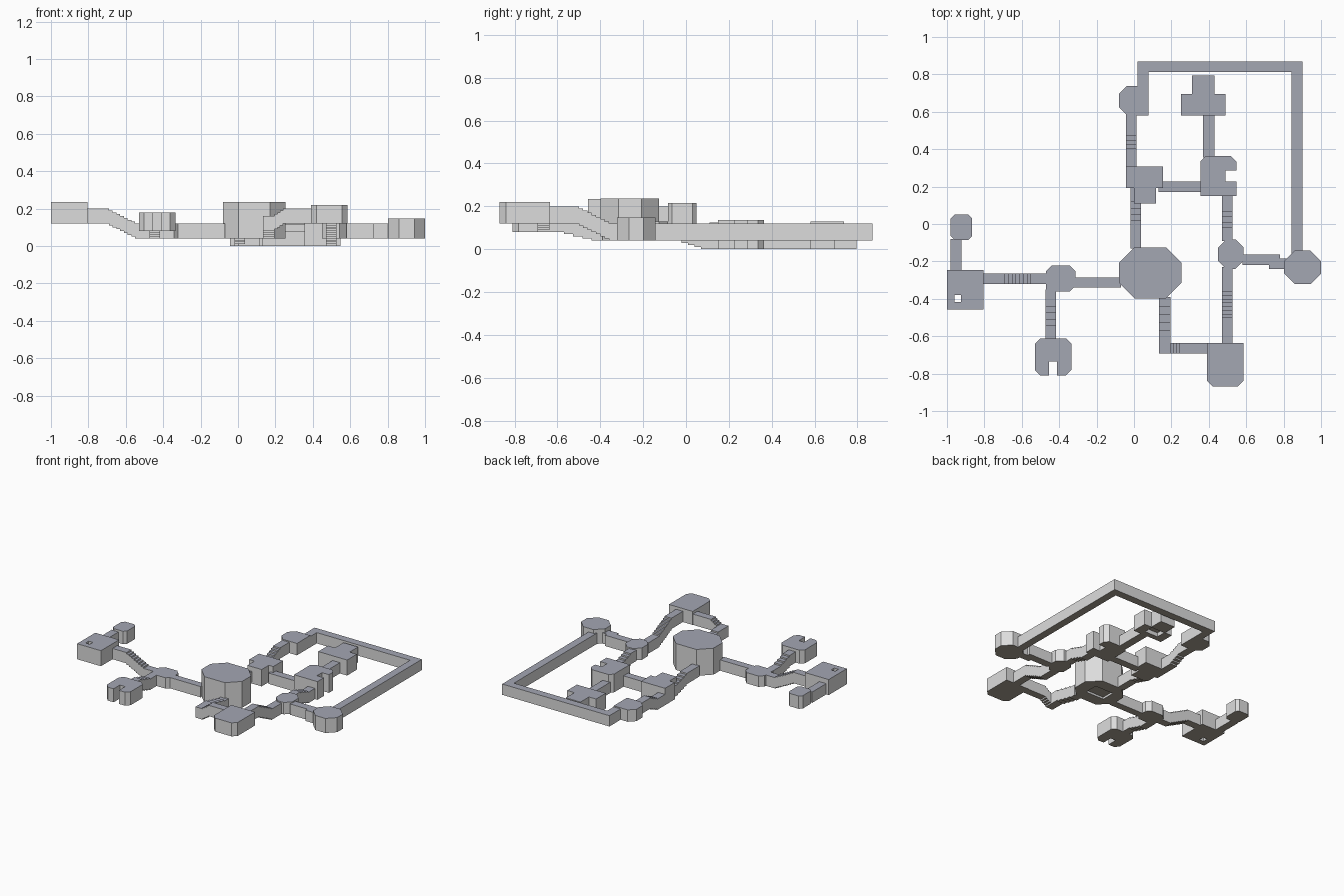
import bpy, bmesh
from mathutils import Vector

cube = bpy.data.objects.get("Cube")
if cube:
    bpy.data.objects.remove(cube, do_unlink=True)


def material(name, rgb):
    m = bpy.data.materials.new(name)
    m.use_nodes = True
    m.diffuse_color = (*rgb, 1)
    m.node_tree.nodes["Principled BSDF"].inputs["Base Color"].default_value = (*rgb, 1)
    return m


MATS = [material("wall grey", (0.72, 0.72, 0.72)),
        material("ceiling slate", (0.37, 0.385, 0.45)),
        material("floor brown", (0.40, 0.355, 0.29))]

# Floor levels and passage height
LOW, MID, STEP, HIGH = 0.0, 0.04, 0.08, 0.12
TALL = 0.08


def paint(obj):
    """Slate on top, brown underneath, grey on the sides."""
    for p in obj.data.polygons:
        p.material_index = 1 if p.normal.z > 0.5 else 2 if p.normal.z < -0.5 else 0


def extrude(name, points, along):
    """Extrude a closed outline along a vector."""
    bm = bmesh.new()
    face = bm.faces.new([bm.verts.new(p) for p in points])
    new = bmesh.ops.extrude_face_region(bm, geom=[face])["geom"]
    bmesh.ops.translate(bm, vec=Vector(along),
                        verts=[v for v in new if isinstance(v, bmesh.types.BMVert)])
    bmesh.ops.recalc_face_normals(bm, faces=bm.faces)
    me = bpy.data.meshes.new(name)
    bm.to_mesh(me)
    bm.free()
    obj = bpy.data.objects.new(name, me)
    bpy.context.collection.objects.link(obj)
    for m in MATS:
        me.materials.append(m)
    paint(obj)
    return obj


def prism(name, outline, z0, z1):
    return extrude(name, [(x, y, z0) for x, y in outline], (0, 0, z1 - z0))


def room(name, x0, x1, y0, y1, z0, z1, cut=0.0, corners="abcd"):
    """Box with chosen corners cut: a front left, b front right, c back right, d back left."""
    spots = {"a": (x0, y0, 1, 1), "b": (x1, y0, -1, 1),
             "c": (x1, y1, -1, -1), "d": (x0, y1, 1, -1)}
    pts = []
    for key, (x, y, sx, sy) in spots.items():
        if cut and key in corners:
            pair = [(x, y + sy * cut), (x + sx * cut, y)]
            pts += pair if key in "ac" else pair[::-1]
        else:
            pts.append((x, y))
    return prism(name, pts, z0, z1)


def hall(name, x0, x1, y0, y1, z=MID):
    return room(name, x0, x1, y0, y1, z, z + TALL)


def stairs(name, axis, side0, side1, s0, s1, t0, t1, z0, z1, steps=4):
    """Passage from s0 to s1, level outside t0..t1 and stepped between them."""
    floor = [(s0, z0)]
    for i in range(steps):
        t = t0 + (t1 - t0) * i / (steps - 1)
        floor += [(t, z0 + (z1 - z0) * i / steps), (t, z0 + (z1 - z0) * (i + 1) / steps)]
    floor.append((s1, z1))
    loop = floor + [(s, z + TALL) for s, z in reversed(floor)]
    if axis == "x":
        return extrude(name, [(s, side0, z) for s, z in loop], (0, side1 - side0, 0))
    return extrude(name, [(side0, s, z) for s, z in loop], (side1 - side0, 0, 0))


def carve(obj, x0, x1, y0, y1, z0, z1):
    """Cut a box out of a room, then colour the new faces."""
    cutter = room("cutter", x0, x1, y0, y1, z0, z1)
    cutter.hide_render = True
    mod = obj.modifiers.new("carve", "BOOLEAN")
    mod.operation, mod.object, mod.solver = "DIFFERENCE", cutter, "EXACT"
    bpy.context.view_layer.objects.active = obj
    bpy.ops.object.modifier_apply(modifier=mod.name)
    bpy.data.objects.remove(cutter, do_unlink=True)
    paint(obj)


# Central hall with a raised floor patch
central = room("central_hall", -0.08, 0.254, -0.398, -0.125, MID, 0.236, 0.083)
carve(central, 0.01, 0.16, -0.31, -0.21, 0, MID + 0.015)

# Left wing
hall("left_passage", -0.32, -0.07, -0.339, -0.285)
room("left_junction", -0.47, -0.313, -0.36, -0.222, MID, MID + TALL, 0.03, "bcd")
stairs("left_stairs", "x", -0.322, -0.265, -0.46, -0.81, -0.55, -0.69, MID, HIGH, 8)
left_room = room("left_room", -1, -0.805, -0.458, -0.245, HIGH, 0.235)
carve(left_room, -0.96, -0.925, -0.417, -0.38, 0, 0.3)
hall("nook_passage", -0.98, -0.923, -0.25, -0.08, HIGH)
room("nook", -0.98, -0.865, -0.085, 0.05, HIGH, 0.215, 0.02)
stairs("left_front_stairs", "y", -0.472, -0.416, -0.35, -0.62, -0.44, -0.54, MID, STEP)
notched = room("left_front_room", -0.53, -0.335, -0.809, -0.612, STEP, 0.18, 0.028)
carve(notched, -0.455, -0.412, -0.9, -0.735, 0, 0.3)

# Front wing
stairs("front_stairs", "y", 0.135, 0.194, -0.39, -0.692, -0.44, -0.57, MID, STEP)
stairs("front_side_stairs", "x", -0.692, -0.637, 0.19, 0.4, 0.195, 0.24, STEP, HIGH)
room("front_room", 0.39, 0.585, -0.869, -0.635, HIGH, 0.22, 0.03, "ab")
stairs("front_right_stairs", "y", 0.47, 0.527, -0.23, -0.64, -0.36, -0.5, MID, HIGH, 8)

# Right wing and the long way round
room("right_junction", 0.45, 0.585, -0.24, -0.083, MID, 0.128, 0.042)
hall("right_passage", 0.58, 0.78, -0.22, -0.163)
hall("right_passage_jog", 0.722, 0.82, -0.241, -0.185)
room("right_room", 0.803, 1.0, -0.322, -0.142, MID, 0.148, 0.057)
prism("long_passage", [(0.843, -0.16), (0.9, -0.16), (0.9, 0.87), (0.02, 0.87),
                       (0.02, 0.7), (0.077, 0.7), (0.077, 0.813), (0.843, 0.813)],
      MID, MID + TALL)

# Back wing
stairs("back_stairs", "y", -0.02, 0.037, -0.13, 0.2, 0.02, 0.12, MID, LOW)
prism("back_hall", [(0.0, 0.11), (0.117, 0.11), (0.117, 0.193), (0.154, 0.193),
                    (0.154, 0.307), (-0.043, 0.307), (-0.043, 0.193), (0.0, 0.193)],
      LOW, 0.125)
stairs("back_left_stairs", "y", -0.043, 0.014, 0.3, 0.59, 0.4, 0.47, LOW, MID)
room("back_left_room", -0.08, 0.077, 0.581, 0.738, MID, 0.128, 0.042, "ad")
hall("back_cross_passage", 0.13, 0.36, 0.17, 0.226, LOW)
notched = room("back_right_room", 0.355, 0.547, 0.15, 0.363, LOW, 0.135, 0.028, "cd")
carve(notched, 0.49, 0.6, 0.226, 0.285, -0.1, 0.3)
stairs("back_right_stairs", "y", 0.47, 0.527, -0.09, 0.16, -0.02, 0.07, MID, LOW)
hall("back_right_passage", 0.37, 0.43, 0.355, 0.59, LOW)
vault = prism("back_vault", [(0.252, 0.581), (0.489, 0.581), (0.489, 0.695), (0.43, 0.695),
                             (0.43, 0.795), (0.31, 0.795), (0.31, 0.695), (0.252, 0.695)],
              LOW, 0.115)
carve(vault, 0.315, 0.423, 0.62, 0.69, -0.1, 0.03)
